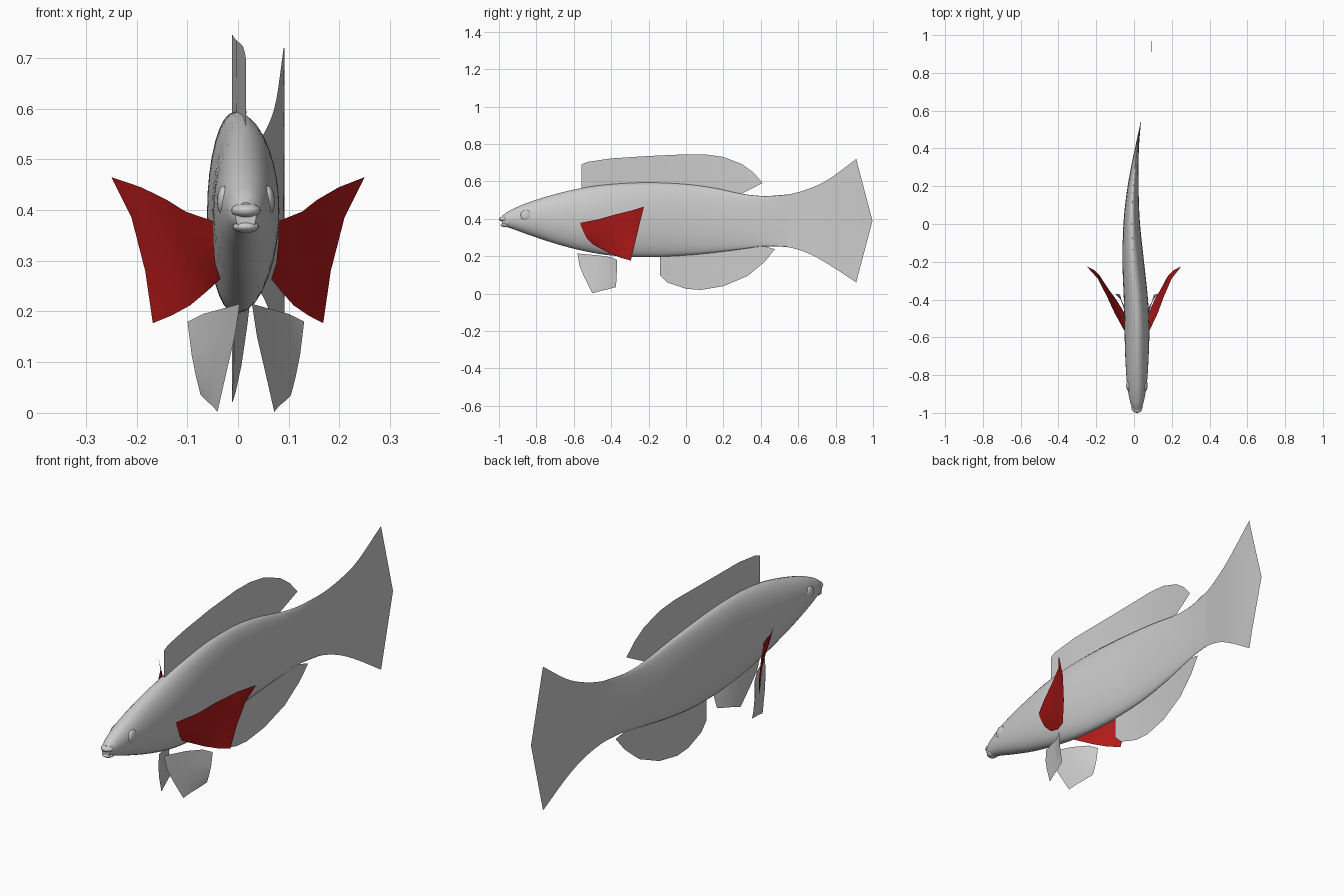
import bpy, math
from mathutils import Vector

if "Cube" in bpy.data.objects:
    bpy.data.objects.remove(bpy.data.objects["Cube"])

# spine table: y, centre x, half width, top z, bottom z
BODY = [(-0.985, .0155, .020, .415, .360), (-0.95, .0155, .034, .440, .354), (-0.85, .0155, .052, .485, .318),
        (-0.7, .0155, .062, .532, .268), (-0.55, .0155, .066, .566, .229), (-0.4, .010, .064, .585, .204),
        (-0.2, -.004, .057, .594, .196), (0, -.012, .044, .585, .205), (0.15, -.008, .033, .565, .219),
        (0.3, .004, .020, .534, .238), (0.42, .018, .009, .522, .253), (0.54, .036, .001, .530, .250)]
# tail table: y, centre x, top z, bottom z
TAIL = [(0.42, .018, .521, .254), (0.55, .037, .531, .248), (0.66, .057, .562, .213),
        (0.76, .074, .610, .158), (0.91, .090, .720, .060)]


def sample(table, y):
    """Smooth (Hermite) lookup of a table by its first column."""
    n = len(table)
    y = min(max(y, table[0][0]), table[-1][0])
    i = max(k for k in range(n - 1) if table[k][0] <= y)

    def slope(k, c):
        a, b = table[max(k - 1, 0)], table[min(k + 1, n - 1)]
        return (b[c] - a[c]) / (b[0] - a[0])
    p, q = table[i], table[i + 1]
    h = q[0] - p[0]
    t = (y - p[0]) / h
    out = []
    for c in range(1, len(p)):
        out.append((2*t**3 - 3*t*t + 1) * p[c] + (t**3 - 2*t*t + t) * h * slope(i, c)
                   + (3*t*t - 2*t**3) * q[c] + (t**3 - t*t) * h * slope(i + 1, c))
    return out


def grid(name, rows, closed=False, caps=False):
    """Surface through equal-length rows of points."""
    n = len(rows[0])
    verts = [v for r in rows for v in r]
    faces = []
    for i in range(len(rows) - 1):
        for j in range(n if closed else n - 1):
            k = (j + 1) % n
            faces.append((i*n + j, i*n + k, (i+1)*n + k, (i+1)*n + j))
    if caps:
        faces += [tuple(reversed(range(n))), tuple(range((len(rows)-1)*n, len(rows)*n))]
    me = bpy.data.meshes.new(name)
    me.from_pydata(verts, [], faces)
    me.update()
    ob = bpy.data.objects.new(name, me)
    bpy.context.collection.objects.link(ob)
    for p in me.polygons:
        p.use_smooth = len(p.vertices) == 4
    return ob


def ellipsoid(name, loc, scale):
    bpy.ops.mesh.primitive_uv_sphere_add(segments=20, ring_count=12, radius=1, location=loc)
    ob = bpy.context.object
    ob.name, ob.scale = name, scale
    bpy.ops.object.shade_smooth()
    return ob


def along(pts, t):
    """Point on a polyline, t in 0..1 by index."""
    f = t * (len(pts) - 1)
    i = min(int(f), len(pts) - 2)
    return Vector(pts[i]).lerp(Vector(pts[i + 1]), f - i)


# body: lofted ellipses along the bent spine
rows = []
for i in range(61):
    y = -0.985 + 1.525 * (i / 60) ** 1.2
    x, w, top, bot = sample(BODY, y)
    rows.append([(x + w * math.cos(a), y, (top + bot) / 2 + (top - bot) / 2 * math.sin(a))
                 for a in (2 * math.pi * k / 32 for k in range(32))])
grid("body", rows, closed=True, caps=True)

# lips and eyes
ellipsoid("upper_lip", (.0155, -.972, .399), (.029, .028, .015))
ellipsoid("lower_lip", (.0155, -.966, .367), (.026, .026, .012))
for side in (-1, 1):
    ellipsoid("eye", (.0155 + side * .043, -.855, .418), (.014, .030, .030))

# tail fin: thin sheet with a pointed trailing edge
rows = []
for i in range(15):
    y = .42 + .49 * i / 14
    x, top, bot = sample(TAIL, y)
    rows.append([(x, y, bot + (top - bot) * j / 8) for j in range(9)])
rows.append([(.092, .91 + .087 * (1 - abs(j - 4) / 4), .06 + .66 * j / 8) for j in range(9)])
grid("tail_fin", rows)


# dorsal and anal fins: sheets from inside the body out to an edge profile
def median_fin(name, edge, top):
    rows = []
    for y, z, base_y in edge:
        x0, _, bt, bb = sample(BODY, base_y)
        x1 = sample(BODY, y)[0]
        a = Vector((x0, base_y, bt - .02 if top else bb + .02))
        rows.append([a.lerp(Vector((x1, y, z)), k / 4) for k in range(5)])
    grid(name, rows)


median_fin("dorsal_fin", [(-.56, .69, -.56), (-.53, .704, -.53), (-.4, .723, -.4), (-.2, .736, -.22),
                          (0, .745, -.04), (.1, .745, .04), (.2, .731, .11), (.3, .692, .18),
                          (.36, .648, .23), (.41, .592, .27)], True)
median_fin("anal_fin", [(-.14, .10, -.14), (-.10, .06, -.11), (0, .026, -.03), (.08, .020, .05), (.2, .04, .13),
                        (.33, .095, .22), (.42, .17, .30), (.475, .238, .37)], False)

# paired fins: sheets spanned between a root edge and an outer edge, (offset, y, z)
red = bpy.data.materials.new("red_fin")
red.diffuse_color = (.45, .01, .01, 1)
red.use_nodes = True
red.node_tree.nodes["Principled BSDF"].inputs["Base Color"].default_value = red.diffuse_color
PECTORAL = [  # lines from root to tip, upper to lower
    [(.064, -.57, .378), (.115, -.47, .397), (.148, -.39, .420), (.195, -.29, .445), (.25, -.225, .465)],
    [(.064, -.55, .335), (.105, -.46, .337), (.135, -.39, .350), (.175, -.31, .368), (.21, -.245, .385)],
    [(.060, -.53, .295), (.090, -.46, .285), (.118, -.40, .280), (.150, -.34, .280), (.183, -.27, .280)],
    [(.050, -.50, .264), (.075, -.45, .238), (.102, -.40, .212), (.135, -.35, .192), (.168, -.295, .177)]]
PELVIC = [
    [(.012, -.58, .215), (.048, -.47, .205), (.085, -.40, .195), (.115, -.37, .18)],
    [(.022, -.57, .150), (.050, -.48, .140), (.080, -.41, .130), (.107, -.37, .115)],
    [(.036, -.545, .09), (.055, -.49, .070), (.075, -.43, .060), (.098, -.372, .070)],
    [(.056, -.50, .002), (.066, -.46, .014), (.077, -.42, .023), (.089, -.375, .035)]]
for side, label in ((-1, "left"), (1, "right")):
    rows = []
    for line in PECTORAL:
        row = []
        for k in range(9):
            p = along(line, k / 8)
            row.append((side * p.x + .0155 * (1 - k / 8), p.y, p.z))
        rows.append(row)
    ob = grid(label + "_pectoral_fin", rows)
    ob.data.materials.append(red)
    grid(label + "_pelvic_fin", [[(.0155 + side * x, y, z) for x, y, z in line] for line in PELVIC])
